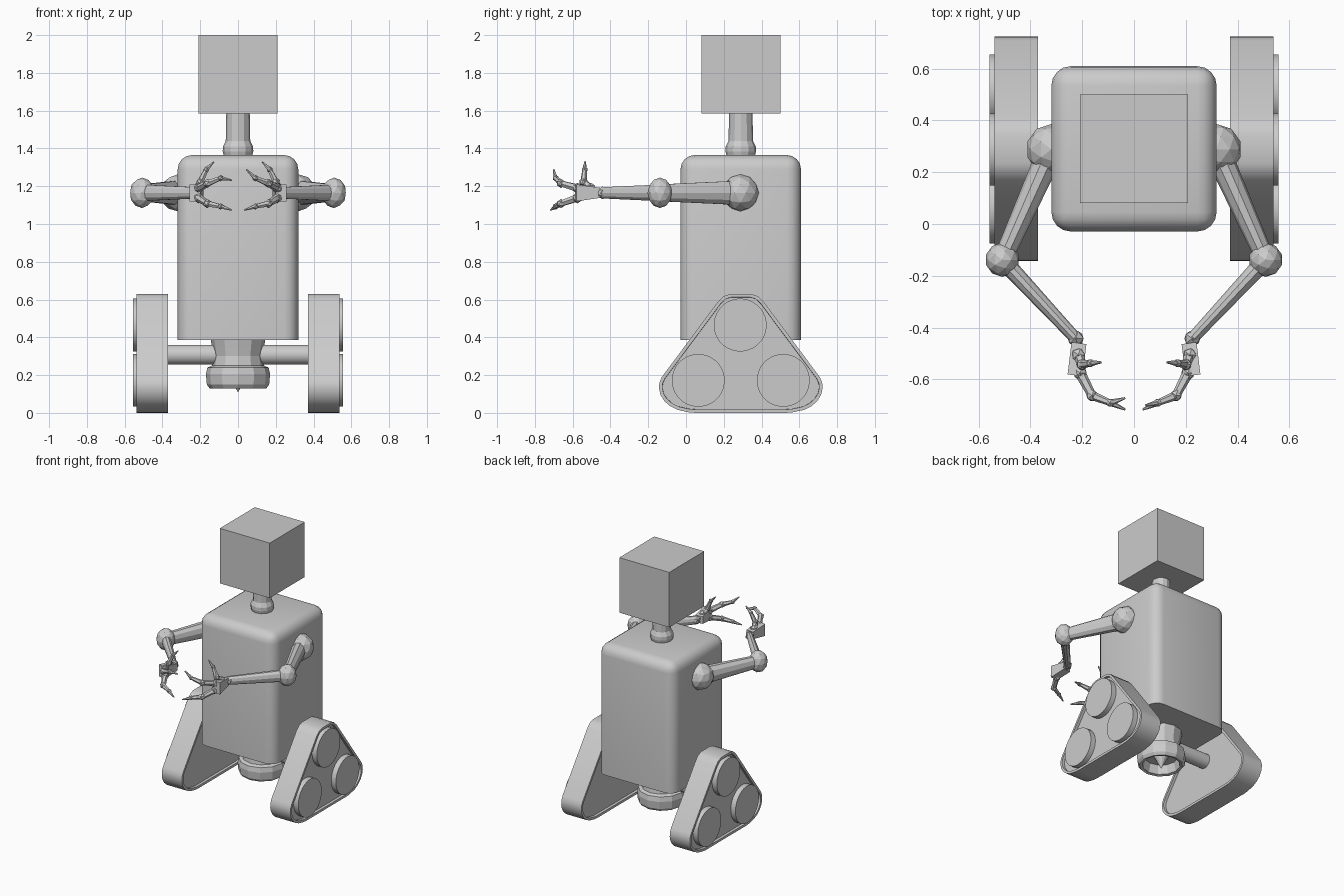
import bpy, bmesh, math
from mathutils import Vector, Matrix

if "Cube" in bpy.data.objects:
    bpy.data.objects.remove(bpy.data.objects["Cube"])

CY = 0.29      # centre line of the body in y
ARM_Z = 1.165  # height of the arms


def finish(name, bm, smooth=False):
    bmesh.ops.recalc_face_normals(bm, faces=bm.faces)
    me = bpy.data.meshes.new(name)
    bm.to_mesh(me)
    bm.free()
    ob = bpy.data.objects.new(name, me)
    bpy.context.collection.objects.link(ob)
    if smooth:
        bpy.ops.object.select_all(action='DESELECT')
        ob.select_set(True)
        bpy.context.view_layer.objects.active = ob
        bpy.ops.object.shade_smooth_by_angle(angle=math.radians(35))
    return ob


def add_box(bm, centre, size, turn=0.0):
    m = Matrix.Translation(centre) @ Matrix.Rotation(turn, 4, 'Z') @ Matrix.Diagonal((*size, 1))
    return bmesh.ops.create_cube(bm, size=1, matrix=m)['verts']


def add_rod(bm, a, b, r1, r2, sides=8, tall=1.0):
    a, b = Vector(a), Vector(b)
    d = b - a
    m = (Matrix.Translation((a + b) / 2) @ d.to_track_quat('Z', 'Y').to_matrix().to_4x4()
         @ Matrix.Diagonal((1, tall, 1, 1)) @ Matrix.Rotation(math.pi / sides, 4, 'Z'))
    bmesh.ops.create_cone(bm, cap_ends=True, segments=sides, radius1=r1, radius2=r2,
                          depth=d.length, matrix=m)


def add_ball(bm, c, r, sub=2, tall=1.0):
    bmesh.ops.create_icosphere(bm, subdivisions=sub, radius=r,
                               matrix=Matrix.Translation(c) @ Matrix.Diagonal((1, 1, tall, 1)))


def lathe(name, profile, sides):
    bm = bmesh.new()
    vs = [bm.verts.new((r, CY, z)) for r, z in profile]
    es = [bm.edges.new(p) for p in zip(vs, vs[1:])]
    bmesh.ops.spin(bm, geom=vs + es, cent=(0, CY, 0), axis=(0, 0, 1),
                   angle=2 * math.pi, steps=sides)
    bmesh.ops.remove_doubles(bm, verts=bm.verts, dist=0.0005)
    return finish(name, bm)


# Head
bm = bmesh.new()
add_box(bm, (0, CY, 1.792), (0.418, 0.418, 0.416))
finish("head", bm)

# Body, rounded everywhere except the bottom rim
bm = bmesh.new()
add_box(bm, (0, CY, 0.875), (0.638, 0.638, 0.98))
edges = [e for e in bm.edges if max(v.co.z for v in e.verts) > 1]
bmesh.ops.bevel(bm, geom=edges, offset=0.075, segments=4, profile=0.5, affect='EDGES')
finish("body", bm, True)

# Neck and collar
lathe("neck", [(0, 1.36), (0.075, 1.36), (0.081, 1.385), (0.08, 1.41), (0.065, 1.44),
               (0.062, 1.59), (0, 1.59)], 12)

# Base nozzle with a hollow underside and a spike
lathe("base_nozzle", [(0, 0.39), (0.145, 0.39), (0.138, 0.35), (0.13, 0.3), (0.138, 0.25),
                      (0.162, 0.24), (0.17, 0.205), (0.165, 0.15), (0.15, 0.13),
                      (0.13, 0.135), (0.115, 0.2), (0.05, 0.2), (0, 0.108)], 12)

# Axle
bm = bmesh.new()
add_rod(bm, (-0.39, CY, 0.308), (0.39, CY, 0.308), 0.053, 0.053, 24)
finish("axle", bm, True)

# Half outline of a track, offset from the centre line and height
HALF = [(0.055, 0.63), (0.09, 0.618), (0.12, 0.59), (0.418, 0.19), (0.431, 0.16),
        (0.433, 0.13), (0.425, 0.095), (0.405, 0.063), (0.375, 0.036), (0.335, 0.016),
        (0.275, 0.003), (0.24, 0.0)]
OUTLINE = HALF + [(-y, z) for y, z in reversed(HALF)]

for s, side in ((-1, "left"), (1, "right")):
    # Track with recessed side faces
    bm = bmesh.new()
    face = bm.faces.new([bm.verts.new((s * 0.37, CY + y, z)) for y, z in OUTLINE])
    ext = bmesh.ops.extrude_face_region(bm, geom=[face], use_keep_orig=True)['geom']
    bmesh.ops.translate(bm, vec=(s * 0.168, 0, 0),
                        verts=[g for g in ext if isinstance(g, bmesh.types.BMVert)])
    bmesh.ops.recalc_face_normals(bm, faces=bm.faces)
    caps = [f for f in bm.faces if len(f.verts) > 4]
    bmesh.ops.inset_individual(bm, faces=caps, thickness=0.018)
    bmesh.ops.inset_individual(bm, faces=caps, thickness=0.001, depth=-0.02)
    finish(side + "_track", bm, True)

    # Three wheels
    bm = bmesh.new()
    for y, z in ((0.287, 0.465), (0.065, 0.172), (0.515, 0.172)):
        add_rod(bm, (s * 0.45, y, z), (s * 0.557, y, z), 0.14, 0.14, 32)
    finish(side + "_wheels", bm, True)

    # Arm: shoulder, elbow, wrist and the two limbs
    shoulder, elbow, wrist = [Vector((s * x, y, ARM_Z)) for x, y in
                              ((0.318, 0.288), (0.508, -0.138), (0.225, -0.442))]
    bm = bmesh.new()
    add_ball(bm, shoulder, 0.098)
    finish(side + "_shoulder", bm)
    bm = bmesh.new()
    add_rod(bm, shoulder, elbow, 0.052, 0.036, 10, 1.3)
    finish(side + "_upper_arm", bm)
    bm = bmesh.new()
    add_ball(bm, elbow, 0.066, 2, 1.22)
    finish(side + "_elbow", bm)
    bm = bmesh.new()
    add_rod(bm, elbow, wrist, 0.034, 0.023, 10, 1.35)
    finish(side + "_forearm", bm)
    bm = bmesh.new()
    add_ball(bm, wrist, 0.034, 1)
    finish(side + "_wrist", bm)

    # Palm
    bm = bmesh.new()
    vs = add_box(bm, (s * 0.22, -0.522, ARM_Z), (0.058, 0.125, 0.09), s * 0.12)
    for v in vs:
        if v.co.y > -0.522:
            v.co.z = ARM_Z + (v.co.z - ARM_Z) * 0.6
    finish(side + "_palm", bm)

    # Fingers and thumb as jointed chains
    upper_tip = (0.034, -0.672, 1.232) if s < 0 else (0.045, -0.7, 1.288)
    chains = {
        "upper_finger": [(0.208, -0.575, 1.19), (0.162, -0.662, 1.215),
                         (0.092, -0.69, 1.243), upper_tip],
        "lower_finger": [(0.208, -0.575, 1.138), (0.162, -0.662, 1.108),
                         (0.092, -0.69, 1.093), (0.034, -0.716, 1.074)],
        "thumb": [(0.215, -0.505, 1.19), (0.2, -0.542, 1.222),
                  (0.168, -0.537, 1.288), (0.127, -0.534, 1.33)],
    }
    for name, pts in chains.items():
        bm = bmesh.new()
        pts = [Vector((s * x, y, z)) for x, y, z in pts]
        radii = (0.025, 0.021, 0.015, 0.005)
        for i in range(3):
            add_rod(bm, pts[i], pts[i + 1], radii[i] * 0.85, radii[i + 1] * 0.8, 6)
            add_ball(bm, pts[i], radii[i] * 1.15, 1)
        finish(side + "_" + name, bm)
